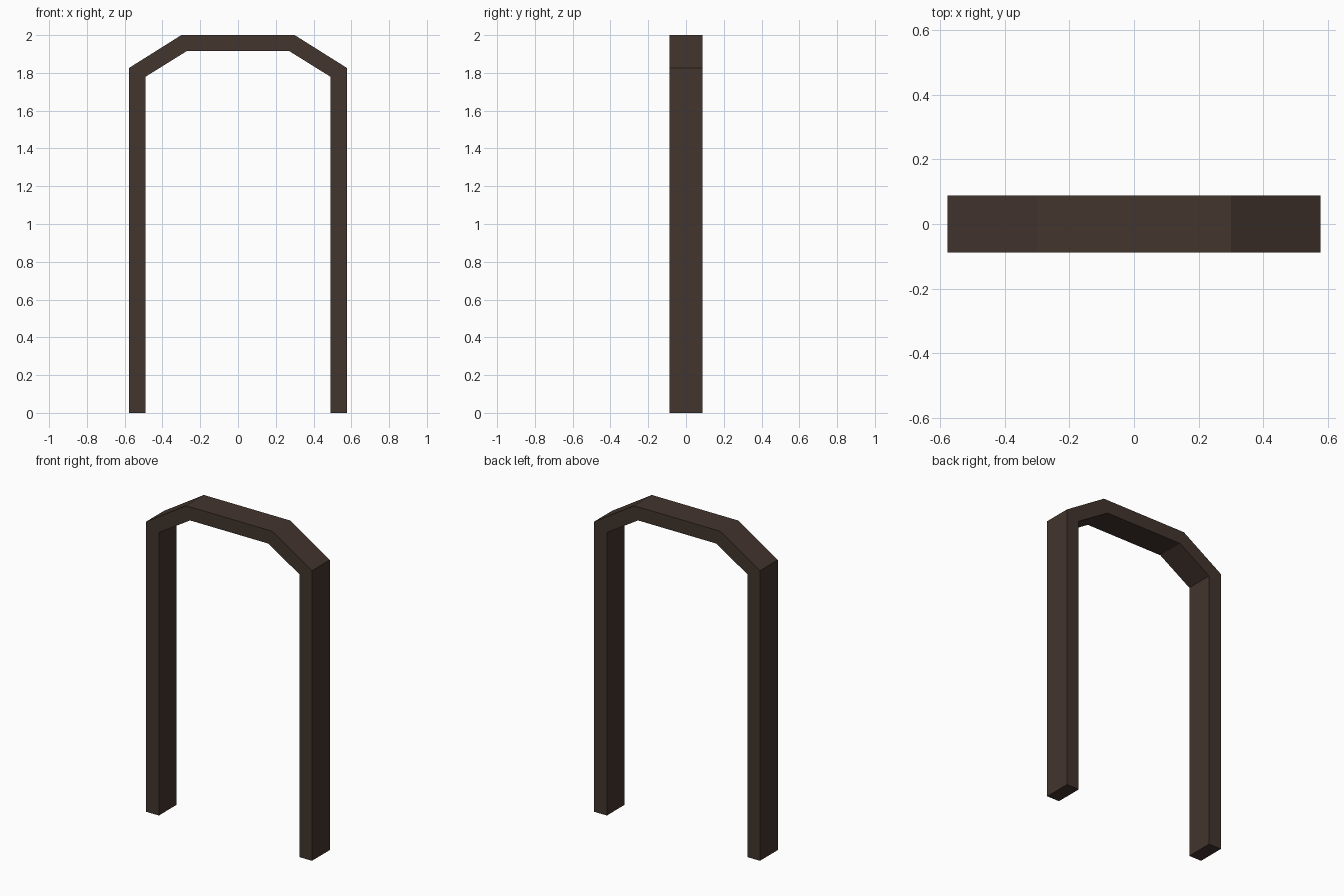
import bpy, bmesh

if "Cube" in bpy.data.objects:
    bpy.data.objects.remove(bpy.data.objects["Cube"])

# dark brown wood
mat = bpy.data.materials.new("dark_brown_wood")
mat.diffuse_color = (0.055, 0.035, 0.027, 1)
mat.use_nodes = True
mat.node_tree.nodes["Principled BSDF"].inputs["Base Color"].default_value = mat.diffuse_color

DEPTH = 0.0885  # half depth

# outer and inner corners of the right half, from the foot to the middle of the top
outer = [(0.577, 0.0), (0.577, 1.826), (0.30, 2.0)]
inner = [(0.489, 0.0), (0.489, 1.78), (0.272, 1.915)]


def mirrored(half):
    return half + [(-x, z) for x, z in reversed(half)]


# arched door frame: one mitred band extruded through its depth
bm = bmesh.new()
rings = []
for (ox, oz), (ix, iz) in zip(mirrored(outer), mirrored(inner)):
    rings.append([bm.verts.new(p) for p in (
        (ox, -DEPTH, oz), (ox, DEPTH, oz), (ix, DEPTH, iz), (ix, -DEPTH, iz))])
for a, b in zip(rings, rings[1:]):
    for i in range(4):
        j = (i + 1) % 4
        bm.faces.new((a[i], a[j], b[j], b[i]))
# feet
bm.faces.new(rings[0])
bm.faces.new(rings[-1])
bmesh.ops.recalc_face_normals(bm, faces=bm.faces)

mesh = bpy.data.meshes.new("door_frame")
bm.to_mesh(mesh)
bm.free()
mesh.materials.append(mat)
bpy.context.collection.objects.link(bpy.data.objects.new("door_frame", mesh))
